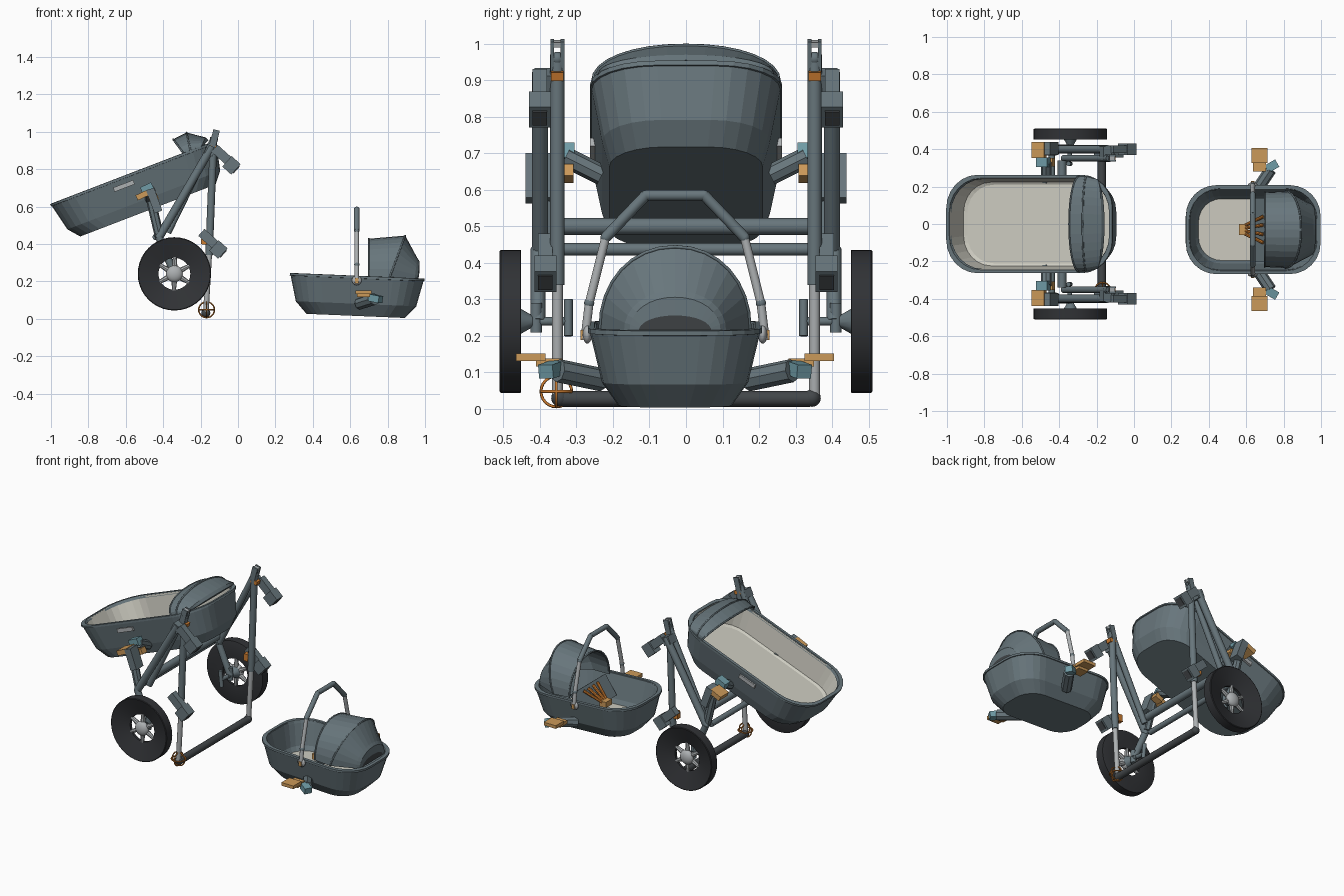
import bpy, bmesh, math
from mathutils import Vector

if "Cube" in bpy.data.objects:
    bpy.data.objects.remove(bpy.data.objects["Cube"])


def material(name, r, g, b):
    m = bpy.data.materials.new(name)
    m.use_nodes = True
    m.diffuse_color = (r, g, b, 1)
    m.node_tree.nodes["Principled BSDF"].inputs["Base Color"].default_value = (r, g, b, 1)
    return m


SLATE = material("slate", .138, .182, .202)
BEIGE = material("beige", .61, .60, .53)
TAN = material("light orange", .60, .32, .10)
ORANGE = material("orange", .60, .20, .03)
TEAL = material("teal", .16, .33, .38)
TIRE = material("tire black", .030, .032, .036)
GREY = material("light grey", .42, .44, .45)
DARK = material("dark grey", .055, .062, .067)


def finish(name, bm, mats, smooth=False):
    bmesh.ops.recalc_face_normals(bm, faces=bm.faces)
    me = bpy.data.meshes.new(name)
    bm.to_mesh(me)
    bm.free()
    for m in mats:
        me.materials.append(m)
    ob = bpy.data.objects.new(name, me)
    bpy.context.collection.objects.link(ob)
    if smooth:
        bpy.ops.object.select_all(action="DESELECT")
        ob.select_set(True)
        bpy.context.view_layer.objects.active = ob
        bpy.ops.object.shade_smooth_by_angle(angle=math.radians(35))
    return ob


def box(name, centre, size, mat, turn=0, yaw=0):
    bm = bmesh.new()
    bmesh.ops.create_cube(bm, size=1)
    bmesh.ops.scale(bm, vec=size, verts=bm.verts)
    ob = finish(name, bm, [mat])
    ob.location = centre
    ob.rotation_euler = (0, math.radians(turn), math.radians(yaw))


def tube(name, a, b, radius, mat, sides=12, end_radius=None):
    a, b = Vector(a), Vector(b)
    bm = bmesh.new()
    bmesh.ops.create_cone(bm, cap_ends=True, segments=sides, radius1=radius,
                          radius2=end_radius or radius, depth=(b - a).length)
    ob = finish(name, bm, [mat], sides > 8)
    ob.location = (a + b) / 2
    ob.rotation_euler = (b - a).to_track_quat("Z", "Y").to_euler()


def ball(name, centre, radius, mat, squash=1):
    bm = bmesh.new()
    bmesh.ops.create_uvsphere(bm, u_segments=16, v_segments=10, radius=radius)
    ob = finish(name, bm, [mat], True)
    ob.location = centre
    ob.scale.y = squash


def bridge(bm, r1, r2, closed=True):
    n = len(r1)
    for i in range(n if closed else n - 1):
        bm.faces.new((r1[i], r1[(i + 1) % n], r2[(i + 1) % n], r2[i]))


def rounded_ring(bm, x0, x1, half, radius, z, seg=6):
    corners = [(x1, half, 0), (x0, half, 90), (x0, -half, 180), (x1, -half, 270)]
    ring = []
    for x, y, start in corners:
        cx = x + (radius if x == x0 else -radius)
        cy = y - math.copysign(radius, y)
        for i in range(seg + 1):
            t = math.radians(start + 90 * i / seg)
            ring.append(bm.verts.new((cx + radius * math.cos(t), cy + radius * math.sin(t), z)))
    return ring


def bassinet(name, length, half, radius, rings, wall_mat, place, tilt):
    """rings: side inset, end inset and height, from the underside over the rim to the floor"""
    bm = bmesh.new()
    loops = [rounded_ring(bm, e, length - e, half - d, radius - d * .6, z) for d, e, z in rings]
    for a, b in zip(loops, loops[1:]):
        bridge(bm, a, b)
    bm.faces.new(loops[0])
    floor = bm.faces.new(loops[-1])
    floor.material_index = 1
    inner = set(loops[-1] + loops[-2])
    for f in bm.faces:
        if f is not floor and any(v in inner for v in f.verts):
            f.material_index = 2
    ob = finish(name, bm, [SLATE, BEIGE, wall_mat])
    ob.location, ob.rotation_euler = place, (0, math.radians(tilt), 0)
    # rim bead
    bm = bmesh.new()
    section = [(-.003, -.009), (-.003, .004), (.015, .005), (.02, -.012)]
    loops = [rounded_ring(bm, d, length - d, half - d, radius, z) for d, z in section]
    for a, b in zip(loops, loops[1:] + loops[:1]):
        bridge(bm, a, b)
    rim = finish(name + "_rim", bm, [SLATE])
    rim.location, rim.rotation_euler = place, (0, math.radians(tilt), 0)


def hood(name, sections, place, tilt, power, cap):
    """sections: base x, top x, half width, height of each arch"""
    bm = bmesh.new()
    arches = []
    for xb, xt, w, h in sections:
        arch = []
        for i in range(17):
            t = math.pi * i / 16
            c, s = math.cos(t), max(math.sin(t), 0)
            k = s ** power
            arch.append(bm.verts.new((xb + (xt - xb) * k, math.copysign(abs(c) ** power, c) * w, h * k)))
        arches.append(arch)
    for a, b in zip(arches, arches[1:]):
        bridge(bm, a, b, False)
    bm.faces.new(arches[-1]).material_index = 1
    ob = finish(name, bm, [SLATE, cap])
    mod = ob.modifiers.new("thickness", "SOLIDIFY")
    mod.thickness = .008
    ob.location, ob.rotation_euler = place, (0, math.radians(tilt), 0)
    # piping along the front edge and seam
    for a in range(2):
        line = curve(name + "_piping", [v.co for v in ob.data.vertices[a * 17:a * 17 + 17]], .005, SLATE)
        line.location, line.rotation_euler = ob.location, ob.rotation_euler


def curve(name, points, radius, mat, cyclic=False):
    cu = bpy.data.curves.new(name, "CURVE")
    cu.dimensions, cu.bevel_depth, cu.bevel_resolution = "3D", radius, 1
    sp = cu.splines.new("POLY")
    sp.points.add(len(points) - 1)
    for p, co in zip(sp.points, points):
        p.co = (*co, 1)
    sp.use_cyclic_u = cyclic
    cu.materials.append(mat)
    ob = bpy.data.objects.new(name, cu)
    bpy.context.collection.objects.link(ob)
    return ob


# large carrycot
COT, TILT = (-1, 0, .61), -21
bassinet("large_cot", .945, .26, .18, [(.05, .085, -.215), (.03, .035, -.155), (0, 0, 0), (.018, .018, 0),
                                       (.036, .042, -.14), (.05, .06, -.148)], BEIGE, COT, TILT)
hood("large_cot_hood", [(.76, .735, .255, .092), (.80, .815, .255, .10),
                        (.86, .90, .24, .04), (.87, .91, .2, .02)], COT, TILT, .95, SLATE)

# small carrycot with its own hood, handle and harness
OFF = -.03
SMALL = (.28, OFF, .24)
bassinet("small_cot", .715, .235, .165, [(.08, .095, -.21), (.035, .035, -.145), (0, 0, 0), (.02, .02, 0),
                                         (.055, .055, -.14), (.07, .072, -.165)], SLATE, SMALL, 2.4)
hood("small_cot_hood", [(.42, .41, .20, .205), (.53, .605, .205, .23), (.665, .675, .14, .112),
                        (.68, .688, .125, .095), (.685, .69, .10, .045)], SMALL, 2.4, .95, DARK)
box("hood_apron", (.67, OFF, .17), (.14, .34, .012), SLATE, -55)
box("harness_buckle", (.585, OFF, .145), (.045, .06, .035), TAN)
for y in (-.07, -.025, .025, .07):
    tube("harness_strap", (.59, OFF + y * .3, .15), (.69, OFF + y, .218), .009, ORANGE, 8)

handle = [(-.247, .19), (-.235, .29), (-.19, .47), (-.08, .585),
          (.08, .585), (.19, .47), (.235, .29), (.247, .19)]
for i, (p, q) in enumerate(zip(handle, handle[1:])):
    upper = 2 <= i <= 4
    tube("handle_grip" if upper else "handle_tube", (.635, OFF + p[0], p[1]), (.635, OFF + q[0], q[1]),
         .015 if upper else .012, SLATE if upper else GREY)
    if i:
        ball("handle_joint", (.635, OFF + p[0], p[1]), .014, SLATE)

for s in (1, -1):
    # small carrycot mounts
    ball("handle_pivot", (.635, OFF + s * .24, .205), .026, GREY, .5)
    box("handle_stop", (.635, OFF + s * .251, .203), (.018, .016, .028), TAN)
    tube("small_mount_arm", (.65, OFF + s * .2, .08), (.73, OFF + s * .32, .105), .032, SLATE, 8)
    box("small_mount_block", (.735, OFF + s * .338, .108), (.065, .045, .038), TEAL, 10, s * 30)
    box("small_mount_plate", (.672, OFF + s * .395, .142), (.085, .08, .02), TAN)
    box("small_mount_foot", (.672, OFF + s * .345, .127), (.07, .07, .022), TAN)

    # large carrycot mounts
    tube("large_mount_arm", (-.47, s * .23, .64), (-.47, s * .33, .69), .028, SLATE, 8)
    box("large_mount_block", (-.485, s * .33, .695), (.065, .05, .045), TEAL, -25)
    box("large_mount_plate", (-.508, s * .395, .662), (.075, .085, .03), TAN, -25)
    box("large_mount_foot", (-.452, s * .33, .645), (.05, .045, .035), TAN, -25)
    box("large_mount_housing", (-.448, s * .404, .632), (.045, .07, .13), SLATE, -20)
    tube("large_mount_post", (-.465, s * .39, .63), (-.42, s * .39, .44), .025, SLATE, 8)
    box("cot_side_handle", (-.61, s * .254, .71), (.115, .018, .024), GREY, -21)

    # folding frame legs
    tube("rear_leg", (-.13, s * .352, .97), (-.155, s * .352, .34), .02, SLATE)
    tube("rear_leg_extension", (-.153, s * .352, .36), (-.172, s * .352, .03), .015, GREY)
    tube("front_leg", (-.14, s * .40, .92), (-.425, s * .40, .43), .022, SLATE)
    tube("front_leg_brace", (-.13, s * .352, .96), (-.375, s * .352, .46), .018, SLATE)
    for dy in (-.014, .014):
        box("top_fork", (-.125, s * .352 + dy, .968), (.035, .01, .085), SLATE, 15)
    box("top_fork_cap", (-.117, s * .352, 1.0), (.03, .034, .014), GREY, 15)
    ball("top_pin", (-.125, s * .352, .96), .018, SLATE)
    box("frame_latch", (-.125, s * .352, .915), (.045, .034, .024), ORANGE, 15)
    box("leg_bracket", (-.15, s * .38, .9), (.05, .07, .05), SLATE, 25)
    box("leg_lock", (-.182, s * .352, .42), (.03, .03, .045), ORANGE, 5)

    # accessory clips on the legs
    for x, y, z in ((-.035, .40, .82), (-.105, .385, .37)):
        box("clip_arm", (x - .05, s * y, z + .055), (.11, .04, .05), SLATE, 42)
        box("clip_head", (x, s * y, z), (.065, .06, .075), SLATE, 42)
        box("clip_face", (x + .026, s * y, z - .023), (.006, .04, .05), DARK, 42)

    # wheel suspension
    tube("swing_arm", (-.425, s * .405, .44), (-.34, s * .405, .24), .02, SLATE)
    tube("shock_absorber", (-.35, s * .322, .30), (-.34, s * .322, .2), .012, SLATE)
    tube("shock_link", (-.35, s * .322, .24), (-.34, s * .41, .24), .012, SLATE)
    tube("wheel_axle", (-.34, s * .38, .24), (-.34, s * .47, .24), .012, SLATE)
    tube("axle_cone", (-.34, s * .42, .24), (-.34, s * .455, .24), .016, SLATE, 12, .036)
    tube("axle_housing", (-.34, s * .41, .29), (-.34, s * .41, .21), .016, SLATE)

    # wheel: turned dished tire, spokes and hub
    bm = bmesh.new()
    profile = [(.085, .458), (.192, .451), (.196, .453), (.196, .507), (.192, .51), (.085, .474)]
    rings = [[bm.verts.new((r * math.cos(math.tau * i / 40), s * y, r * math.sin(math.tau * i / 40)))
              for i in range(40)] for r, y in profile]
    for a, b in zip(rings, rings[1:] + rings[:1]):
        bridge(bm, a, b)
    finish("wheel_tire", bm, [TIRE], True).location = (-.34, 0, .24)
    for i in range(6):
        t = math.tau * i / 6 + .5
        c, d = math.cos(t), math.sin(t)
        tube("wheel_spoke", (-.34 + .03 * c, s * .468, .24 + .03 * d),
             (-.34 + .09 * c, s * .468, .24 + .09 * d), .016, GREY, 8, .01)
    ball("wheel_hub", (-.34, s * .476, .24), .045, GREY, .6)
    ball("rear_foot", (-.172, s * .345, .03), .024, DARK)

# cross bars
tube("cross_bar_upper", (-.385, -.34, .5), (-.385, .34, .5), .023, SLATE)
tube("cross_bar_lower", (-.44, -.38, .437), (-.44, .38, .437), .017, SLATE)
tube("rear_foot_bar", (-.172, -.34, .028), (-.172, .34, .028), .022, DARK)

# crossed rings at the right foot
circle = [(.042 * math.cos(math.tau * i / 24), .042 * math.sin(math.tau * i / 24), 0) for i in range(24)]
for tip, roll in ((90, 0), (0, 90), (0, 0)):
    ring = curve("foot_ring", circle, .004, ORANGE, True)
    ring.location = (-.168, -.355, .048)
    ring.rotation_euler = (math.radians(tip), math.radians(roll), 0)
